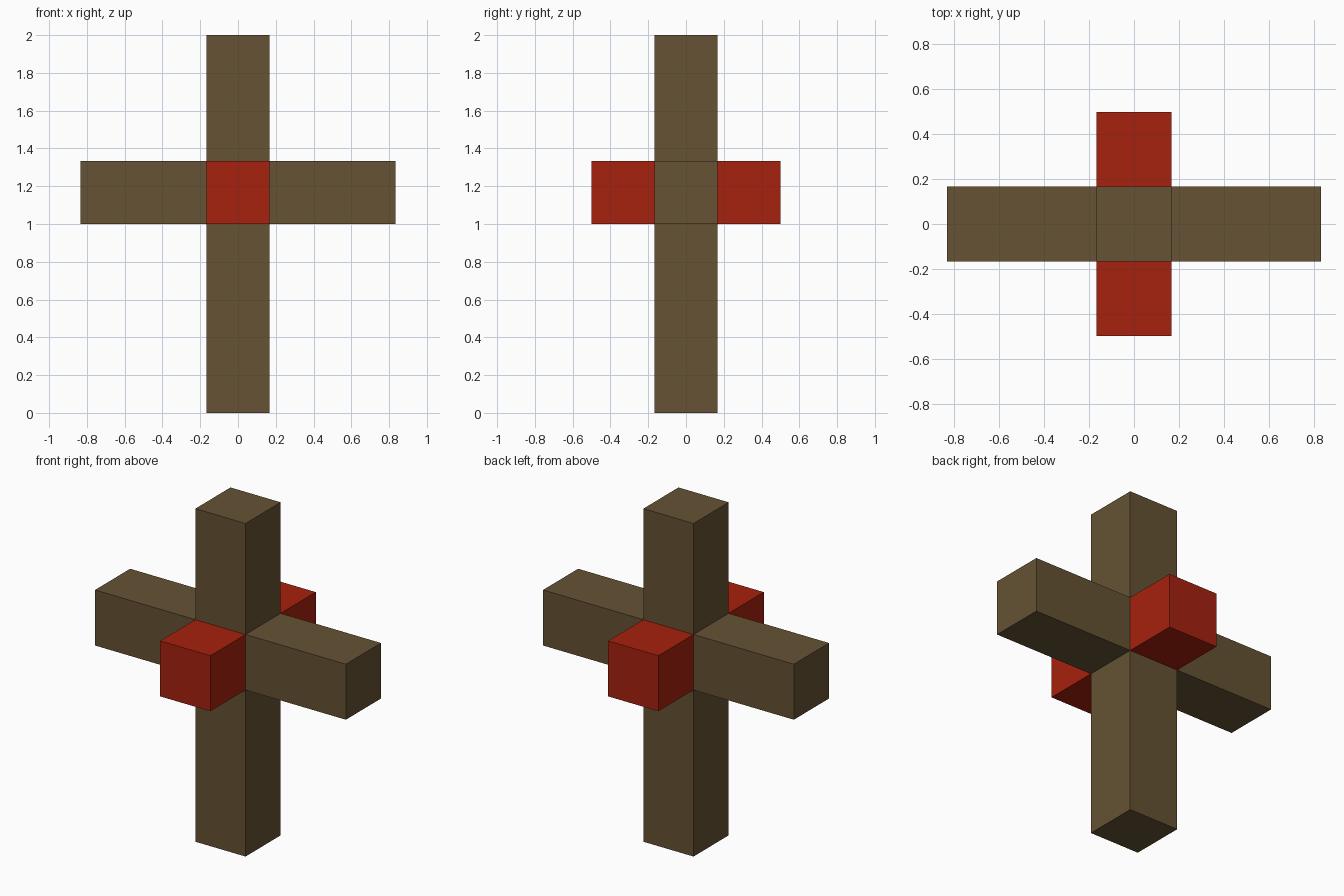
import bpy

cube = bpy.data.objects.get("Cube")
if cube:
    bpy.data.objects.remove(cube, do_unlink=True)

U = 1 / 3               # beam thickness
MID = 3.5 * U           # height of the crossing


def make_material(name, rgb):
    mat = bpy.data.materials.new(name)
    mat.use_nodes = True
    mat.diffuse_color = (*rgb, 1)
    bsdf = next(n for n in mat.node_tree.nodes if n.type == "BSDF_PRINCIPLED")
    bsdf.inputs["Base Color"].default_value = (*rgb, 1)
    return mat


def box(name, centre, size, mat):
    bpy.ops.mesh.primitive_cube_add(size=1, location=centre)
    obj = bpy.context.object
    obj.name = name
    obj.scale = size
    bpy.ops.object.transform_apply(location=False, rotation=False, scale=True)
    obj.data.materials.append(mat)
    return obj


wood = make_material("brown wood", (0.130, 0.084, 0.034))
red = make_material("red", (0.381, 0.015, 0.0044))

# Upright post
box("post", (0, 0, 3 * U), (U, U, 6 * U), wood)

# Side arms
for side, x in (("left", 1), ("right", -1)):
    box(side + "_arm", (x * 1.5 * U, 0, MID), (2 * U, U, U), wood)

# Red blocks on the front and back of the crossing
for side, y in (("front", -1), ("back", 1)):
    box(side + "_block", (0, y * U, MID), (U, U, U), red)
